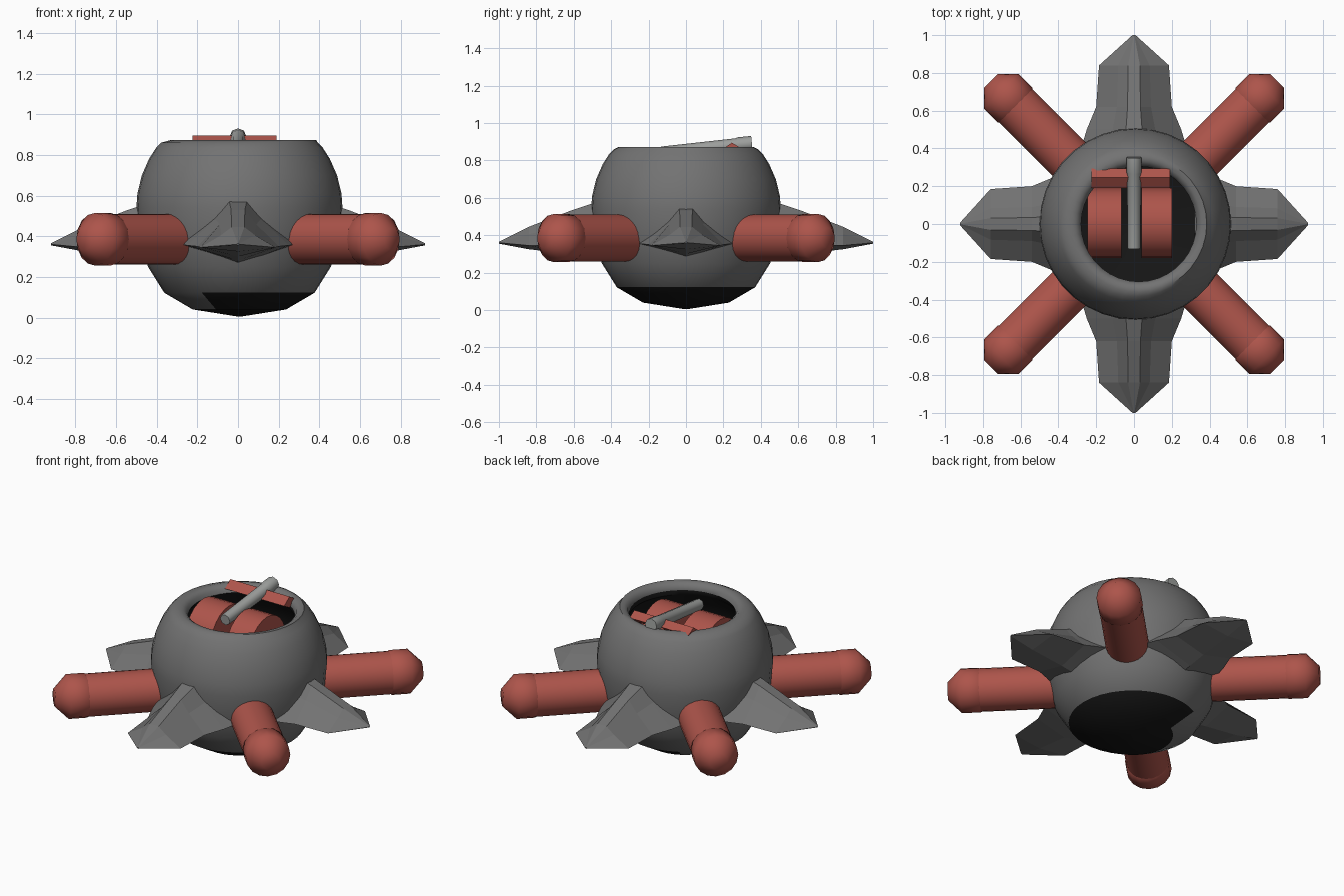
import bpy, math
from mathutils import Matrix, Vector

if "Cube" in bpy.data.objects:
    bpy.data.objects.remove(bpy.data.objects["Cube"])


def material(name, color):
    m = bpy.data.materials.new(name)
    m.diffuse_color = color
    m.use_nodes = True
    m.node_tree.nodes["Principled BSDF"].inputs["Base Color"].default_value = m.diffuse_color
    return m


RED = material("red", (0.42, 0.09, 0.07, 1))
BLACK = material("black", (0.008, 0.008, 0.008, 1))
GREY = material("grey", (0.17, 0.17, 0.17, 1))
LIGHT = material("light_grey", (0.33, 0.34, 0.33, 1))


def make(name, verts, faces, mats, matrix=Matrix(), smooth=None):
    me = bpy.data.meshes.new(name)
    me.from_pydata(verts, [], faces)
    me.transform(matrix)
    for m in mats:
        me.materials.append(m)
    ob = bpy.data.objects.new(name, me)
    bpy.context.collection.objects.link(ob)
    if smooth:
        bpy.ops.object.select_all(action='DESELECT')
        ob.select_set(True)
        bpy.context.view_layer.objects.active = ob
        bpy.ops.object.shade_smooth_by_angle(angle=math.radians(smooth))
    return ob


def loft(name, rings, mats, matrix=Matrix(), smooth=None):
    """Skin a list of equally long closed rings and cap both ends."""
    n = len(rings[0])
    verts = [v for r in rings for v in r]
    faces = [(i * n + j, i * n + (j + 1) % n, (i + 1) * n + (j + 1) % n, (i + 1) * n + j)
             for i in range(len(rings) - 1) for j in range(n)]
    faces.append(tuple(reversed(range(n))))
    faces.append(tuple(range(len(verts) - n, len(verts))))
    return make(name, verts, faces, mats, matrix, smooth)


def lathe(name, profile, n, mats, matrix=Matrix(), smooth=40):
    """Profile points are (radius, height, x shift)."""
    rings = []
    for r, z, cx in profile:
        rings.append([(cx + r * math.cos(2 * math.pi * j / n),
                       r * math.sin(2 * math.pi * j / n), z) for j in range(n)])
    return loft(name, rings, mats, matrix, smooth)


# hollow pot body: outside from the bottom up, over the lip, down the inside
outer = [(0.01, 0.005), (0.23, 0.04), (0.37, 0.122), (0.45, 0.25), (0.493, 0.39),
         (0.507, 0.54), (0.502, 0.61), (0.48, 0.70), (0.445, 0.78), (0.41, 0.835),
         (0.385, 0.86)]
lip = [(0.36, 0.872), (0.335, 0.87), (0.315, 0.855), (0.305, 0.83)]
inner = [(0.315, 0.80), (0.42, 0.70), (0.46, 0.57), (0.43, 0.33), (0.34, 0.15), (0.01, 0.06)]
profile = ([(r, z, 0.007) for r, z in outer] + [(r, z, 0.025) for r, z in lip]
           + [(r, z, 0.015) for r, z in inner])
SEG = 36
body = lathe("body", profile, SEG, [GREY, BLACK])
first_inner = (len(outer) + len(lip) - 1) * SEG
for p in body.data.polygons:
    c = p.center
    under = c.z < 0.12 and not (c.z > 0.045 and abs(math.atan2(c.y, -c.x)) < math.radians(60))
    if under or p.index >= first_inner:
        p.material_index = 1

# four diagonal red tubes with faceted round ends
for k in range(4):
    turn = Matrix.Rotation(math.radians(45 + 90 * k), 4, 'Z')
    place = Matrix.Translation((0, 0, 0.385)) @ turn @ Matrix.Rotation(math.pi / 2, 4, 'Y')
    lathe(f"tube_{k + 1}", [(0.125, 0.40, 0), (0.125, 0.93, 0)], 24, [RED], place)
    cap = [(0.14 * math.sin(math.radians(a)), 0.942 - 0.14 * math.cos(math.radians(a)), 0)
           for a in (22.5, 67.5, 112.5, 157.5)]
    lathe(f"tube_end_{k + 1}", cap, 16, [RED], place, 60)

# four faceted fins: (distance, half width, top, edge, bottom)
sections = [(0.40, 0.28, 0.60, 0.36, 0.26), (0.50, 0.25, 0.57, 0.355, 0.28),
            (0.62, 0.20, 0.53, 0.35, 0.30), (0.84, 0.185, 0.445, 0.345, 0.325),
            (1.0, 0.008, 0.365, 0.36, 0.355)]
for k, side in enumerate(("right", "back", "left", "front")):
    shift = -0.08 if k % 2 == 0 else 0
    rings = []
    for d, w, top, edge, bot in sections:
        mid = edge + 0.6 * (top - edge)
        half = [(w, edge), (0.45 * w, mid), (0.17 * w, top)]
        ring = half + [(-y, z) for y, z in reversed(half)] + [(0, bot)]
        rings.append([(d + shift, y, z) for y, z in ring])
    loft(f"fin_{side}", rings, [GREY], Matrix.Rotation(math.pi / 2 * k, 4, 'Z'))

# two red rollers inside the opening
for name, x0, x1 in (("roller_left", -0.245, -0.065), ("roller_right", 0.04, 0.20)):
    place = Matrix.Translation((0, 0.005, 0.675)) @ Matrix.Rotation(math.pi / 2, 4, 'Y')
    lathe(name, [(0.185, x0, 0), (0.185, x1, 0)], 24, [RED], place)

# red cross bar behind the rollers, broken by the rod
for name, x0, x1 in (("cross_bar_left", -0.225, -0.03), ("cross_bar_right", 0.03, 0.19)):
    section = [(0.19, 0.855), (0.245, 0.895), (0.295, 0.865), (0.245, 0.825)]
    loft(name, [[(x, y, z) for y, z in section] for x in (x0, x1)], [RED])

# grey rod tilted up towards the back
tilt = math.atan2(0.05, 0.48)
place = Matrix.Translation((0, -0.13, 0.84)) @ Matrix.Rotation(tilt - math.pi / 2, 4, 'X')
lathe("rod", [(0.034, 0, 0), (0.037, 0.40, 0), (0.041, 0.41, 0), (0.041, 0.485, 0)],
      8, [LIGHT], place, 50)
